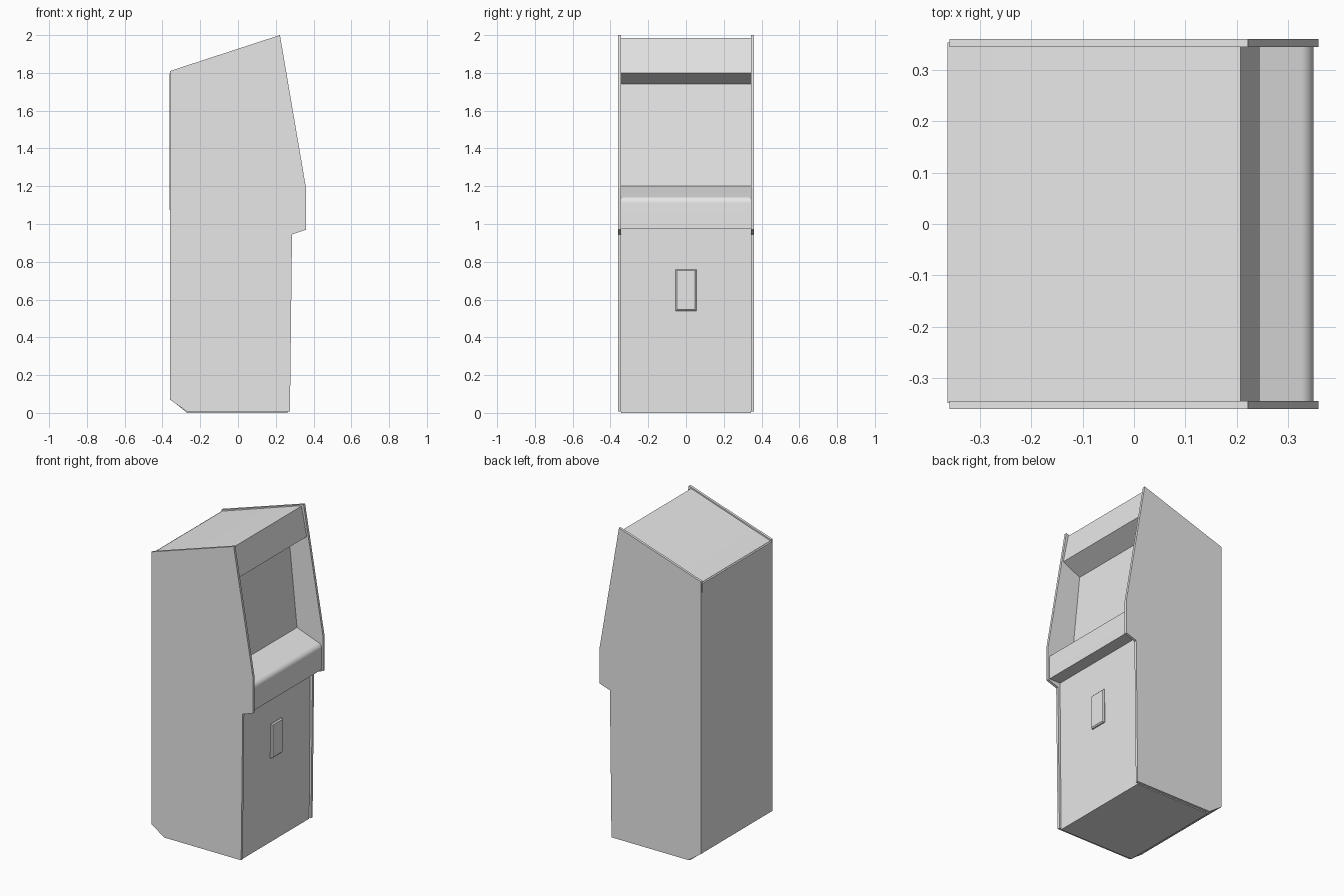
import bpy, bmesh
from math import radians, sin, cos

cube = bpy.data.objects.get("Cube")
if cube:
    bpy.data.objects.remove(cube, do_unlink=True)

grey = bpy.data.materials.new("light grey")
grey.use_nodes = True
grey.diffuse_color = (0.8, 0.8, 0.8, 1)
grey.node_tree.nodes["Principled BSDF"].inputs["Base Color"].default_value = (0.8, 0.8, 0.8, 1)


def finish(name, bm):
    bmesh.ops.recalc_face_normals(bm, faces=bm.faces[:])
    mesh = bpy.data.meshes.new(name)
    bm.to_mesh(mesh)
    bm.free()
    mesh.materials.append(grey)
    obj = bpy.data.objects.new(name, mesh)
    bpy.context.collection.objects.link(obj)
    return obj


def extrude_profile(name, profile, y0, y1):
    """Extrude an (x, z) outline along y."""
    bm = bmesh.new()
    face = bm.faces.new([bm.verts.new((x, y0, z)) for x, z in profile])
    result = bmesh.ops.extrude_face_region(bm, geom=[face])
    verts = [v for v in result["geom"] if isinstance(v, bmesh.types.BMVert)]
    bmesh.ops.translate(bm, verts=verts, vec=(0, y1 - y0, 0))
    return finish(name, bm)


# Side panels
side = [(-0.36, 0.07), (-0.27, 0.007), (0.275, 0.007), (0.286, 0.945),
        (0.36, 0.97), (0.36, 1.19), (0.222, 2.0), (-0.36, 1.81)]
extrude_profile("right_side_panel", side, -0.361, -0.345)
extrude_profile("left_side_panel", side, 0.345, 0.361)

# Cabinet body: front panel, rounded control deck, screen recess, marquee, roof
radius = 0.035
deck_edge = [(0.35 - radius + radius * cos(radians(a)), 1.112 + radius * sin(radians(a)))
             for a in range(0, 73, 9)]
body = [(-0.355, 0.07), (-0.27, 0.0), (0.262, 0.0), (0.27, 0.977), (0.35, 0.977)]
body += deck_edge
body += [(0.176, 1.2), (0.122, 1.74), (0.245, 1.8), (0.208, 1.985),
         (0.193, 1.983), (-0.355, 1.802)]
cabinet = extrude_profile("cabinet_body", body, -0.345, 0.345)
bpy.context.view_layer.objects.active = cabinet
cabinet.select_set(True)
bpy.ops.object.shade_smooth_by_angle(angle=radians(30))
cabinet.select_set(False)

# Back panel, leaning very slightly outwards
back = [(-0.359, 0.07), (-0.363, 1.797), (-0.355, 1.8), (-0.355, 0.07)]
extrude_profile("back_panel", back, -0.349, 0.354)

# Coin door with chamfered rim
bm = bmesh.new()
bmesh.ops.create_cube(bm, size=1)
bmesh.ops.scale(bm, vec=(0.02, 0.11, 0.22), verts=bm.verts[:])
bmesh.ops.translate(bm, vec=(0.27, 0, 0.65), verts=bm.verts[:])
rim = [e for e in bm.edges if all(v.co.x > 0.275 for v in e.verts)]
bmesh.ops.bevel(bm, geom=rim, offset=0.007, segments=1, affect='EDGES')
finish("coin_door", bm)
